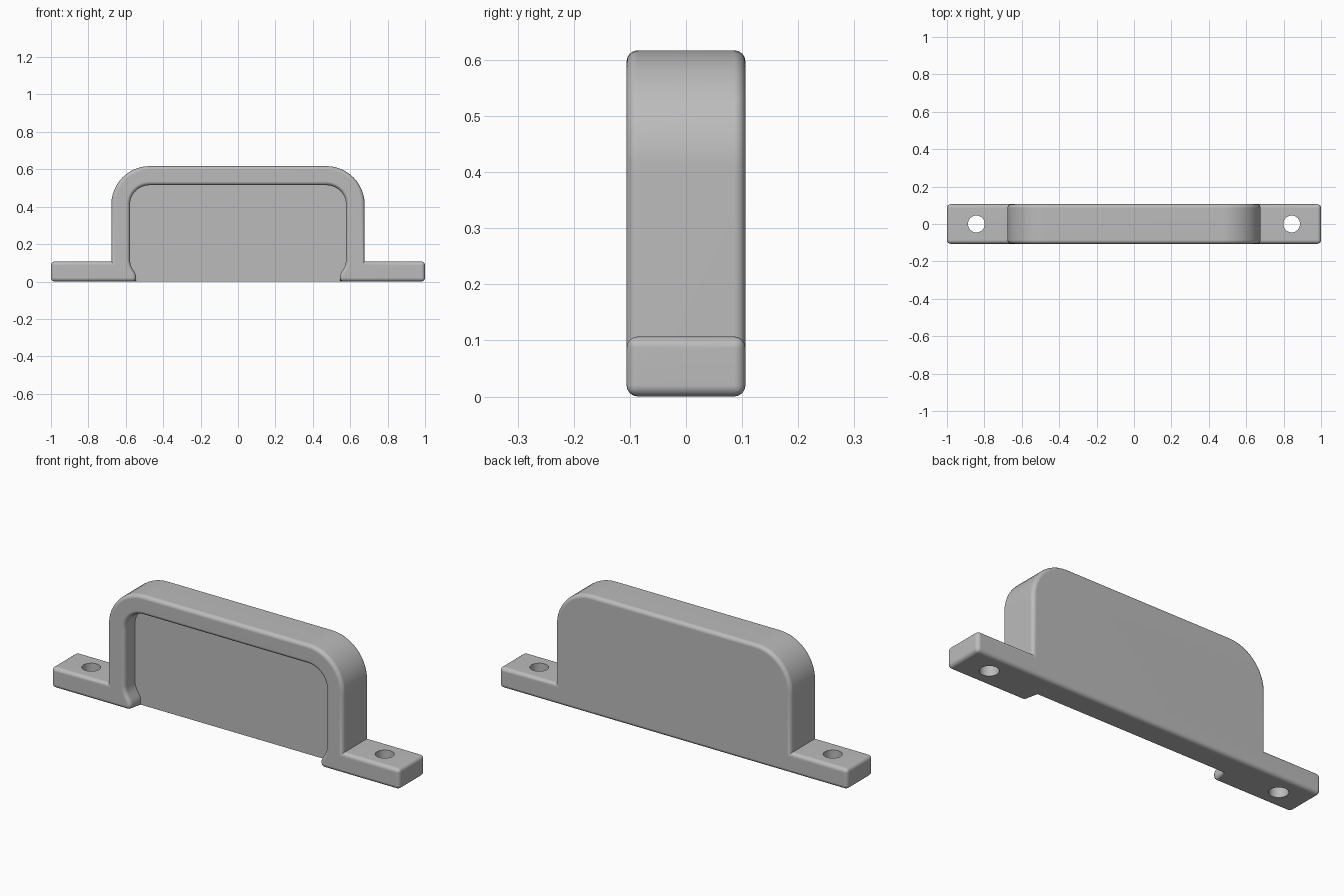
import bpy, bmesh, math

cube = bpy.data.objects.get("Cube")
if cube:
    bpy.data.objects.remove(cube)

HALF_DEPTH = 0.106
FLOOR = -0.02          # y of the recess floor
FOOT = 0.107           # foot height
SEGMENTS = 12

grey = bpy.data.materials.new("plain grey")
grey.use_nodes = True
colour = (0.5, 0.5, 0.5, 1)
grey.diffuse_color = colour
grey.node_tree.nodes["Principled BSDF"].inputs["Base Color"].default_value = colour


def corner(cx, cz, r):
    """Quarter arc from the side to the top."""
    steps = [math.pi / 2 * i / SEGMENTS for i in range(SEGMENTS + 1)]
    return [(cx + r * math.cos(a), cz + r * math.sin(a)) for a in steps]


def mirrored(half):
    return half + [(-x, z) for x, z in reversed(half)]


# Outline of the body and of the recess, right half then mirrored
outer = mirrored([(1, 0), (1, FOOT), (0.677, FOOT)] + corner(0.472, 0.412, 0.205))
inner = mirrored([(0.545, 0), (0.545, 0.032), (0.553, 0.05), (0.566, 0.07),
                  (0.575, 0.092), (0.578, 0.115)] + corner(0.473, 0.41, 0.105))

bm = bmesh.new()


def ring(points, y):
    return [bm.verts.new((x, y, z)) for x, z in points]


def walls(a, b):
    for i in range(len(a) - 1):
        bm.faces.new((a[i], a[i + 1], b[i + 1], b[i]))


back, front = ring(outer, HALF_DEPTH), ring(outer, -HALF_DEPTH)
rim, floor = ring(inner, -HALF_DEPTH), ring(inner, FLOOR)
walls(front, back)
walls(rim, floor)
bm.faces.new(back)
bm.faces.new(floor)
bm.faces.new(front + rim[::-1])
# Underside, notched where the recess opens downward
bm.faces.new((back[0], back[-1], front[-1], rim[-1], floor[-1], floor[0], rim[0], front[0]))
bmesh.ops.recalc_face_normals(bm, faces=bm.faces)

# Round the convex edges, leaving the recess floor crisp
sharp = [e for e in bm.edges if e.calc_face_angle_signed() > 0.8
         and not all(abs(v.co.y - FLOOR) < 1e-4 for v in e.verts)]
bmesh.ops.bevel(bm, geom=sharp, offset=0.02, offset_type='OFFSET', segments=4,
                profile=0.5, affect='EDGES', clamp_overlap=True)
mesh = bpy.data.meshes.new("handle_body")
bm.to_mesh(mesh)
bm.free()
body = bpy.data.objects.new("handle_body", mesh)
bpy.context.collection.objects.link(body)
mesh.materials.append(grey)
bpy.context.view_layer.objects.active = body

# Screw holes through both feet
for side in (-1, 1):
    bpy.ops.mesh.primitive_cylinder_add(vertices=32, radius=0.045, depth=0.5,
                                        location=(side * 0.843, 0, 0))
    cutter = bpy.context.object
    cutter.name = "screw_hole_cutter"
    cutter.data.materials.append(grey)
    cutter.hide_render = True
    hole = body.modifiers.new("screw_hole", 'BOOLEAN')
    hole.operation, hole.solver, hole.object = 'DIFFERENCE', 'EXACT', cutter
    bpy.context.view_layer.objects.active = body
    bpy.ops.object.modifier_apply(modifier=hole.name)
    bpy.data.objects.remove(cutter)

bpy.ops.object.select_all(action='DESELECT')
body.select_set(True)
bpy.ops.object.shade_smooth_by_angle(angle=math.radians(35))
normals = body.modifiers.new("flat_face_normals", 'WEIGHTED_NORMAL')
normals.keep_sharp = True
